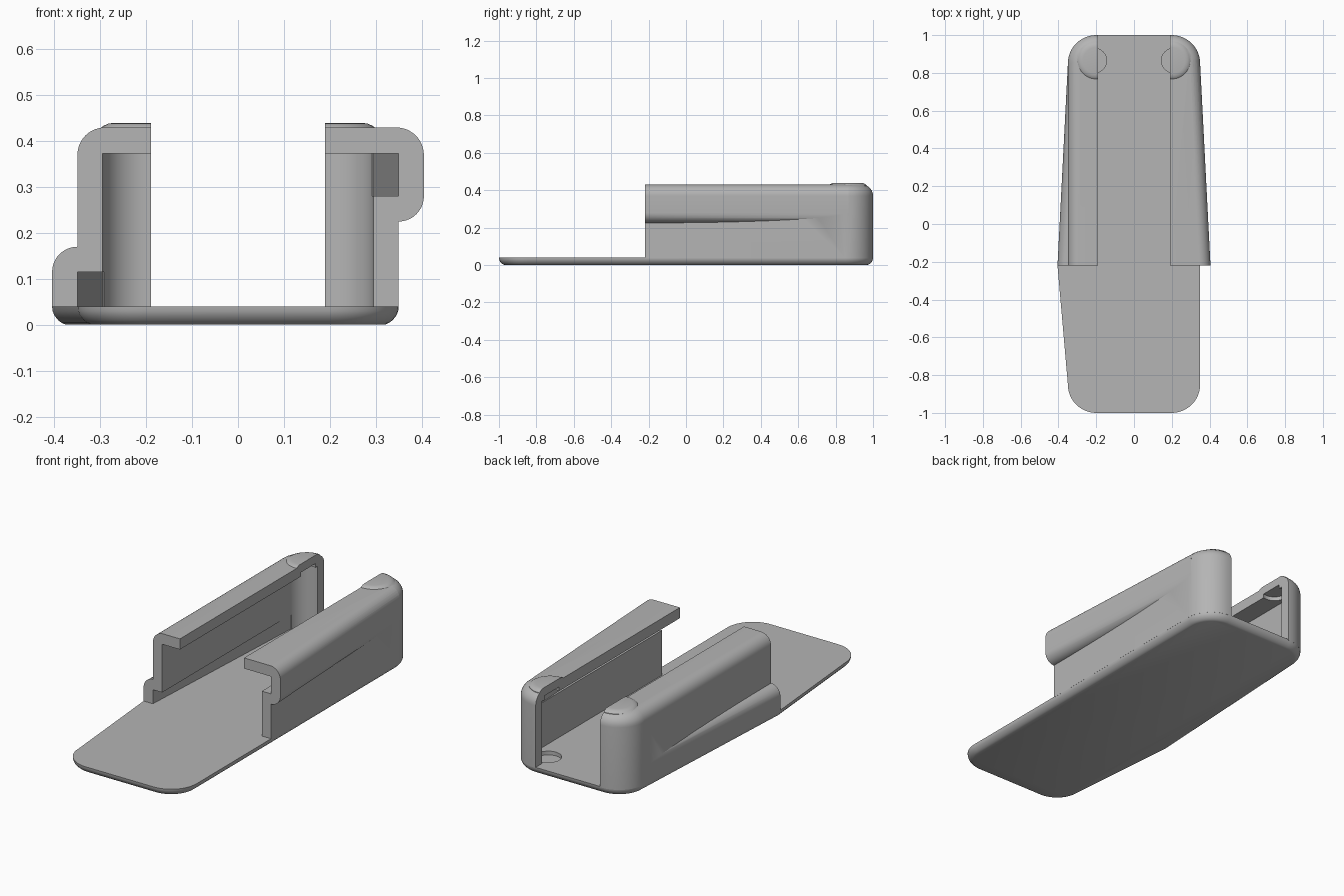
import bpy, bmesh
from math import sin, cos, pi, sqrt

cube = bpy.data.objects.get("Cube")
if cube:
    bpy.data.objects.remove(cube, do_unlink=True)

grey = bpy.data.materials.new("plain grey")
grey.use_nodes = True
colour = (0.46, 0.46, 0.46, 1)
grey.diffuse_color = colour
grey.node_tree.nodes["Principled BSDF"].inputs["Base Color"].default_value = colour

HALF, WALL, BULGE = 0.35, 0.055, 0.055
FRONT, TAPER_END = -0.22, 0.87
FLOOR, CEILING, TOP, SLOT = 0.04, 0.373, 0.43, 0.19


def loft(name, rings):
    """Closed solid through rings with equal point counts."""
    bm = bmesh.new()
    loops = [[bm.verts.new(p) for p in ring] for ring in rings]
    n = len(loops[0])
    for a, b in zip(loops, loops[1:]):
        for i in range(n):
            j = (i + 1) % n
            bm.faces.new((a[i], a[j], b[j], b[i]))
    bm.faces.new(loops[0])
    bm.faces.new(loops[-1])
    bmesh.ops.recalc_face_normals(bm, faces=bm.faces)
    mesh = bpy.data.meshes.new(name)
    bm.to_mesh(mesh)
    bm.free()
    mesh.materials.append(grey)
    obj = bpy.data.objects.new(name, mesh)
    bpy.context.collection.objects.link(obj)
    return obj


def combine(obj, other, operation):
    mod = obj.modifiers.new(operation.lower(), "BOOLEAN")
    mod.operation, mod.solver, mod.object = operation, "EXACT", other
    bpy.context.view_layer.objects.active = obj
    bpy.ops.object.modifier_apply(modifier=mod.name)
    bpy.data.objects.remove(other, do_unlink=True)


def arc(cx, cy, r, start, steps=12):
    return [(cx + r * cos(start + pi / 2 * i / steps),
             cy + r * sin(start + pi / 2 * i / steps)) for i in range(steps + 1)]


def plan(z, half, front, back, r, inset=0, extra=None):
    """Rounded rectangle seen from above, with an optional point on its -x side."""
    cx, r2 = half - r, r - inset
    pts = arc(cx, back - r, r2, 0) + arc(-cx, back - r, r2, pi / 2)
    if extra:
        pts.append((extra[0] + inset, extra[1]))
    pts += arc(-cx, front + r, r2, pi) + arc(cx, front + r, r2, 1.5 * pi)
    return [(x, y, z) for x, y in pts]


def circle(x, y, z, r, n=48):
    return [(x + r * cos(2 * pi * i / n), y + r * sin(2 * pi * i / n), z) for i in range(n)]


def box(name, x0, x1, y0, y1, z0, z1):
    return loft(name, [[(x0, y0, z), (x1, y0, z), (x1, y1, z), (x0, y1, z)] for z in (z0, z1)])


def wedge(name, side, outer, z0, z1, r0=0, r1=0):
    """Block running along y whose outer face tapers towards the back."""
    section = [(0.24, z1), (0.24, z0)]
    section += arc(outer - r0, z0 + r0, r0, 1.5 * pi) if r0 else [(outer, z0)]
    section += arc(outer - r1, z1 - r1, r1, 0) if r1 else [(outer, z1)]
    rings = []
    for y in (FRONT - 0.05, TAPER_END):
        shift = (BULGE + 0.001) * (y - FRONT) / (TAPER_END - FRONT)
        rings.append([(side * (x if x < 0.25 else x - shift), y, z) for x, z in section])
    return loft(name, rings)


# Base plate with a rounded lower edge
base = loft("base_plate", [
    plan(z, HALF, -1, 1, 0.15, inset, (-HALF - BULGE, FRONT))
    for z, inset in ((0, 0.03), (0.004, 0.021), (0.01, 0.013), (0.02, 0.005), (0.03, 0.001), (FLOOR, 0))])

# Outer shell of the side rails with a rounded upper edge
R = 0.06
levels = [(FLOOR - 0.004, 0)] + [
    (TOP - R + R * sin(pi / 2 * i / 8), R * (1 - cos(pi / 2 * i / 8))) for i in range(9)]
rails = loft("side_rails", [plan(z, HALF, -1, 1, 0.15, inset) for z, inset in levels])

# Tapered bulges: high on the left side, low on the right side
outer = HALF + BULGE
combine(rails, wedge("upper_bulge", 1, outer, 0.225, TOP - 0.0002, 0.055, R), "UNION")
combine(rails, wedge("lower_bulge", -1, outer, FLOOR - 0.004, 0.17, 0, 0.055), "UNION")

# Low round bosses on the back corners
for side in (1, -1):
    boss = loft("corner_boss", [circle(side * 0.2, 0.865, z, r) for z, r in (
        (0.4, 0.104), (0.426, 0.102), (0.433, 0.094), (0.438, 0.083), (0.44, 0.07))])
    combine(rails, boss, "UNION")

# Hollow the rails, open the front, top and back
cuts = [
    loft("cavity", [plan(z, HALF - WALL, -1.5, 1 - WALL, 0.1) for z in (-0.1, CEILING)]),
    wedge("upper_channel", 1, HALF, 0.28, CEILING - 0.0002),
    wedge("lower_channel", -1, HALF, -0.05, 0.115),
    box("slot", -SLOT, SLOT, -2, 2, -0.2, 1),
    box("front_opening", -1, 1, -2, FRONT, -0.3, 1.1),
]
for cutter in cuts:
    combine(rails, cutter, "DIFFERENCE")

# Round pockets in the floor and under the lips
for side in (1, -1):
    for target in (base, rails):
        pocket = loft("pocket", [circle(side * 0.21, 0.865, z, 0.065) for z in (0.02, 0.395)])
        combine(target, pocket, "DIFFERENCE")

# Smooth the rounded edges and keep the corners crisp
for obj in (base, rails):
    bpy.ops.object.select_all(action="DESELECT")
    obj.select_set(True)
    bpy.context.view_layer.objects.active = obj
    bpy.ops.object.shade_smooth_by_angle(angle=pi / 6)
